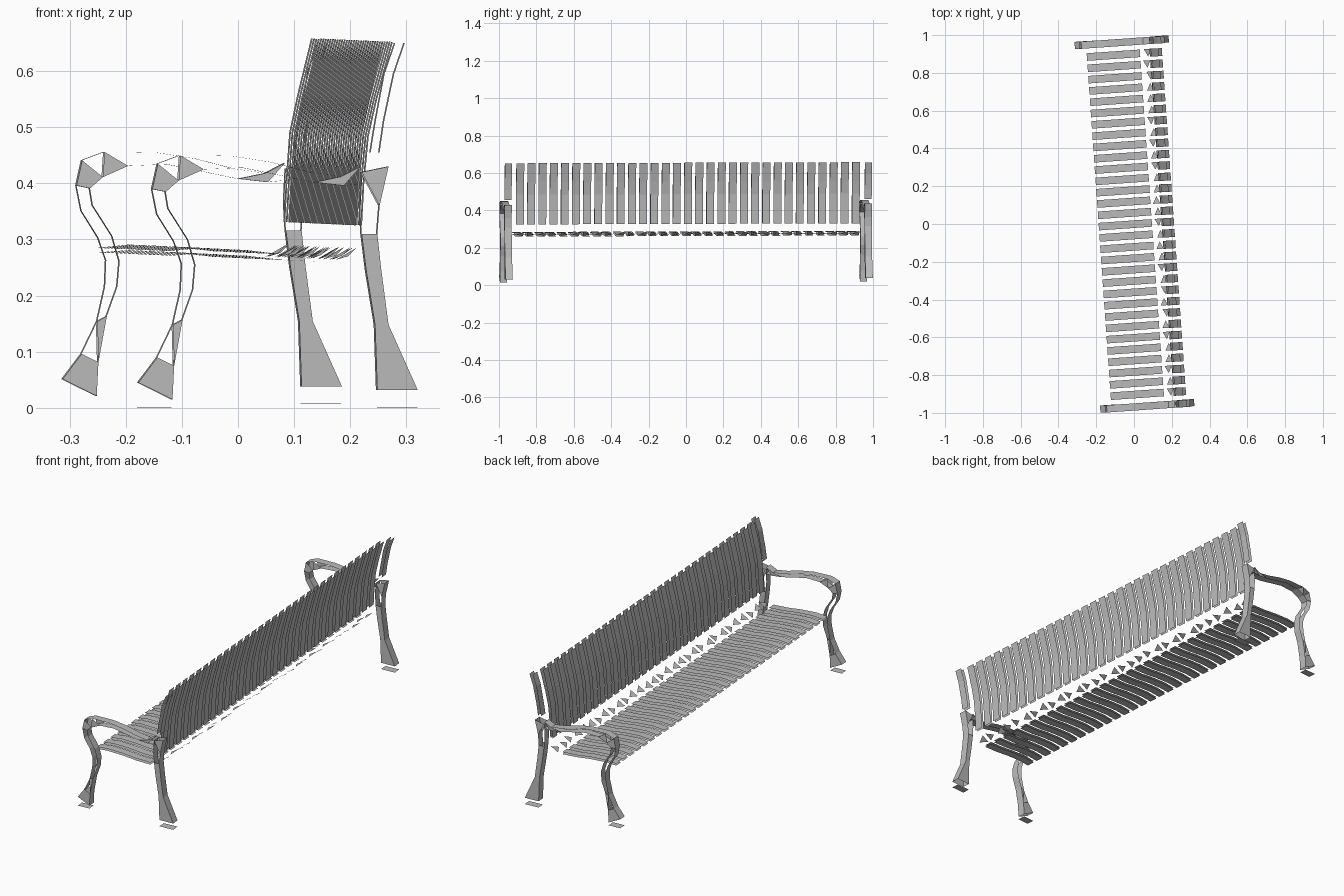
import bpy, bmesh, random
from mathutils import Vector, Matrix

random.seed(4)
if "Cube" in bpy.data.objects:
    bpy.data.objects.remove(bpy.data.objects["Cube"], do_unlink=True)

grey = bpy.data.materials.new("weathered_grey")
grey.use_nodes = True
colour = (0.5, 0.5, 0.5, 1)
grey.diffuse_color = colour
grey.node_tree.nodes["Principled BSDF"].inputs["Base Color"].default_value = colour

# The bench runs along y, slightly turned and tilted
PLACE = (Matrix.Translation((0, 0, 0.003)) @ Matrix.Rotation(0.0032, 4, 'X')
         @ Matrix.Rotation(0.07, 4, 'Z'))
PITCH, SLATS, FRAME_Y = 0.06, 31, 0.965


def face(bm, points, outward):
    f = bm.faces.new([bm.verts.new(p) for p in points])
    f.normal_update()
    if f.normal.dot(Vector(outward)) < 0:
        f.normal_flip()


def finish(bm, name):
    bmesh.ops.remove_doubles(bm, verts=bm.verts, dist=0.0003)
    bm.transform(PLACE)
    mesh = bpy.data.meshes.new(name)
    bm.to_mesh(mesh)
    bm.free()
    mesh.materials.append(grey)
    obj = bpy.data.objects.new(name, mesh)
    bpy.context.collection.objects.link(obj)
    return obj


def band(bm, outer, inner, y, half, sides=""):
    """Two facing ribbons; sides: '-' open, 't' / 'u' triangle, 'q' closed."""
    def at(p, yy):
        return Vector((p[0], yy, p[1]))
    for i in range(len(outer) - 1):
        a, b, c, d = outer[i], outer[i + 1], inner[i + 1], inner[i]
        away = at(a, 0) + at(b, 0) - at(c, 0) - at(d, 0)
        for p, q, n in ((a, b, away), (d, c, -away)):
            face(bm, [at(p, y - half), at(q, y - half),
                      at(q, y + half), at(p, y + half)], n)
        kind = sides[i] if i < len(sides) else "-"
        shape = {"q": (a, b, c, d), "t": (a, b, d), "u": (b, c, d)}.get(kind)
        if shape:
            for s in (-1, 1):
                face(bm, [at(p, y + s * half) for p in shape], (0, s, 0))


# Profiles as (depth, height)
leg_front = [(-.247, .045), (-.213, .09), (-.185, .148), (-.171, .21),
             (-.169, .257), (-.183, .297), (-.213, .345), (-.222, .39)]
leg_inner = [(-.186, .015), (-.183, .075), (-.168, .157), (-.149, .21),
             (-.145, .255), (-.158, .30), (-.193, .355), (-.198, .385)]
arm_top = [(-.222, .39), (-.212, .435), (-.172, .45), (-.08, .449),
           (-.01, .438), (.06, .42), (.115, .412), (.15, .43)]
arm_under = [(-.198, .385), (-.175, .405), (-.13, .425), (-.06, .428),
             (0, .416), (.067, .402), (.12, .396), (.158, .40)]
back_leg_front = [(.18, .032), (.176, .148), (.16, .246), (.152, .31),
                  (.149, .36), (.152, .42)]
back_leg_rear = [(.252, .032), (.2, .148), (.187, .246), (.18, .31),
                 (.184, .36), (.2, .43)]
upright_front = [(.168, .455), (.177, .51), (.193, .595), (.212, .65)]
upright_rear = [(.184, .455), (.192, .51), (.21, .595), (.229, .65)]
back_front = [(.146, .325), (.15, .4), (.156, .484), (.17, .55), (.195, .652)]
back_rear = [(.157, .325), (.161, .4), (.169, .484), (.184, .55), (.212, .652)]
seat_top = [(-.187, .279), (-.13, .285), (-.05, .281), (.02, .273), (.095, .27)]
seat_under = [(-.187, .271), (-.13, .275), (-.05, .271), (.02, .263), (.095, .26)]

# End frames
for side, label in ((1, "left"), (-1, "right")):
    y = side * FRAME_Y
    parts = (("front_leg", leg_front, leg_inner, "qu-----"),
             ("armrest", arm_top, arm_under, "qu---ut"),
             ("back_leg", back_leg_front, back_leg_rear, "qqq-u"),
             ("upright", upright_front, upright_rear, ""))
    for name, outer, inner, sides in parts:
        bm = bmesh.new()
        band(bm, outer, inner, y, 0.019, sides)
        finish(bm, label + "_" + name)
    # Foot plates resting on the ground
    bm = bmesh.new()
    for x0, x1 in ((-.247, -.186), (.18, .252)):
        face(bm, [(x0, y - .019, .001), (x1, y - .019, .001),
                  (x1, y + .019, .001), (x0, y + .019, .001)], (0, 0, -1))
    finish(bm, label + "_foot_plates")

# Slats of the seat and the backrest
seat, back, bend = bmesh.new(), bmesh.new(), bmesh.new()
for i in range(SLATS):
    y = (i - (SLATS - 1) / 2) * PITCH
    band(seat, seat_top, seat_under, y, 0.02)
    band(back, back_front, back_rear, y, 0.021)
    # Broken pieces where the seat bends up into the back
    tip = random.choice((-1, 1))
    x = random.uniform(.108, .122)
    face(bend, [(x, y - .02 * tip, .263), (x + .038, y - .02 * tip, .285),
                (x + .02, y + .02 * tip, .27)], (-.3, 0, 1))
finish(seat, "seat_slats")
finish(back, "backrest_slats")
finish(bend, "seat_bend_pieces")
